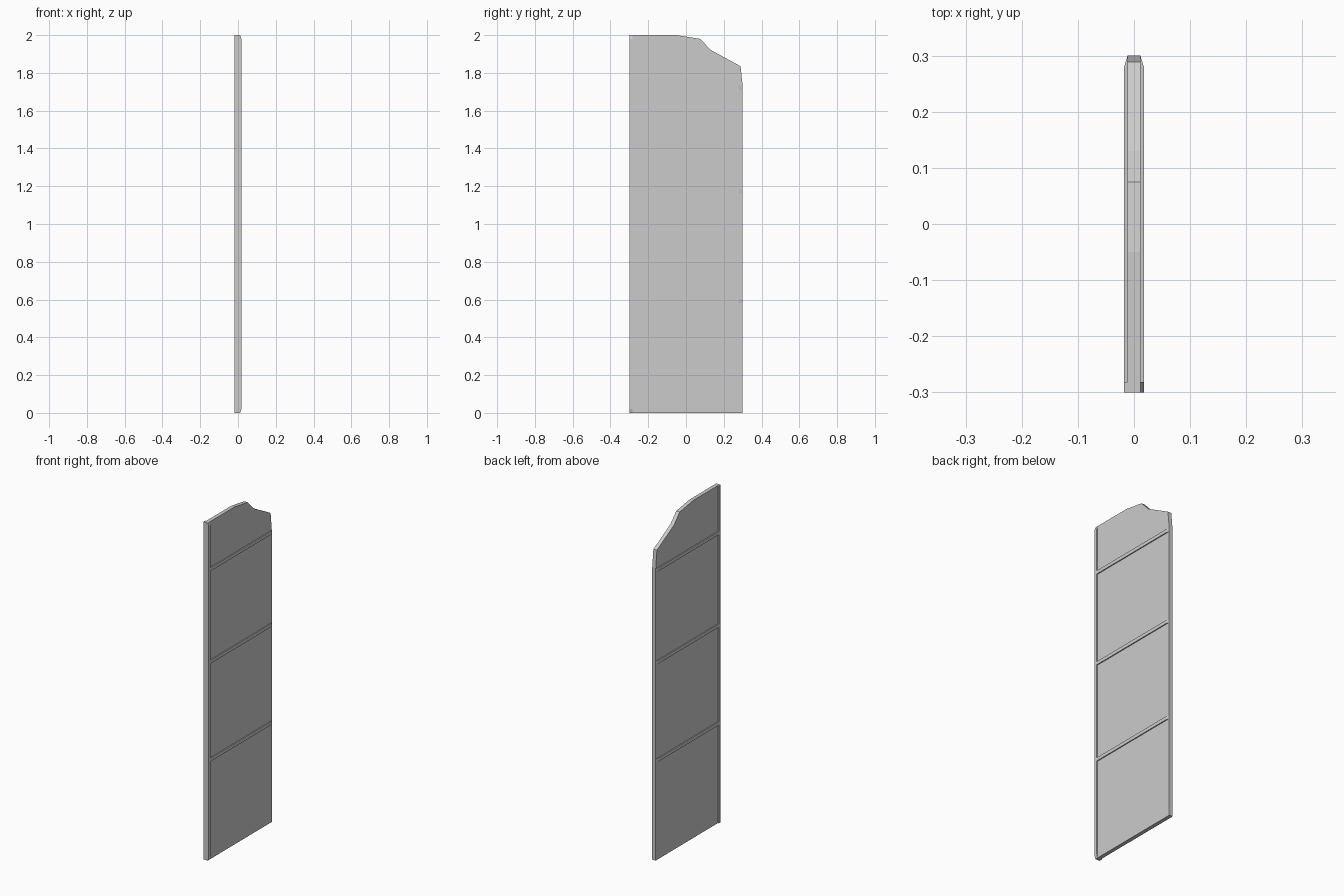
import bpy, bmesh
from mathutils import Vector

if "Cube" in bpy.data.objects:
    bpy.data.objects.remove(bpy.data.objects["Cube"])

BODY = 0.0115    # half thickness of the core board
OUTER = 0.0175   # half thickness over the trim
POST_Y = -0.282  # inner edge of the front trim


def prism(name, points, offset):
    """Extrude a flat polygon along the offset vector."""
    bm = bmesh.new()
    face = bm.faces.new([bm.verts.new(p) for p in points])
    ext = bmesh.ops.extrude_face_region(bm, geom=[face])
    verts = [g for g in ext["geom"] if isinstance(g, bmesh.types.BMVert)]
    bmesh.ops.translate(bm, verts=verts, vec=Vector(offset))
    bmesh.ops.recalc_face_normals(bm, faces=bm.faces)
    mesh = bpy.data.meshes.new(name)
    bm.to_mesh(mesh)
    bm.free()
    obj = bpy.data.objects.new(name, mesh)
    bpy.context.collection.objects.link(obj)
    return obj


# Core board with the shaped top
profile = [(-0.3, 0), (0.3, 0), (0.3, 1.73), (0.289, 1.835), (0.13, 1.922),
           (0.075, 1.98), (-0.05, 2.0), (-0.3, 2.0)]
prism("panel_board", [(-BODY, y, z) for y, z in profile], (2 * BODY, 0, 0))

# Vertical front trim: square ends on the left, bevelled ends on the right
width = (0, POST_Y + 0.3, 0)
prism("front_trim_left", [(x, -0.3, z) for x, z in
      [(-BODY, 0), (-OUTER, 0), (-OUTER, 2), (-BODY, 2)]], width)
prism("front_trim_right", [(x, -0.3, z) for x, z in
      [(BODY, 0), (OUTER, 0.02), (OUTER, 1.98), (BODY, 2)]], width)

# Horizontal ribs on both faces, tapered at the back end
for i, z in enumerate((0.592, 1.172, 1.72), 1):
    for side, s in (("left", -1), ("right", 1)):
        outline = [(BODY, POST_Y), (OUTER, POST_Y), (OUTER, 0.28), (BODY, 0.3)]
        prism(f"rib_{side}_{i}", [(s * x, y, z - 0.01) for x, y in outline],
              (0, 0, 0.02))
